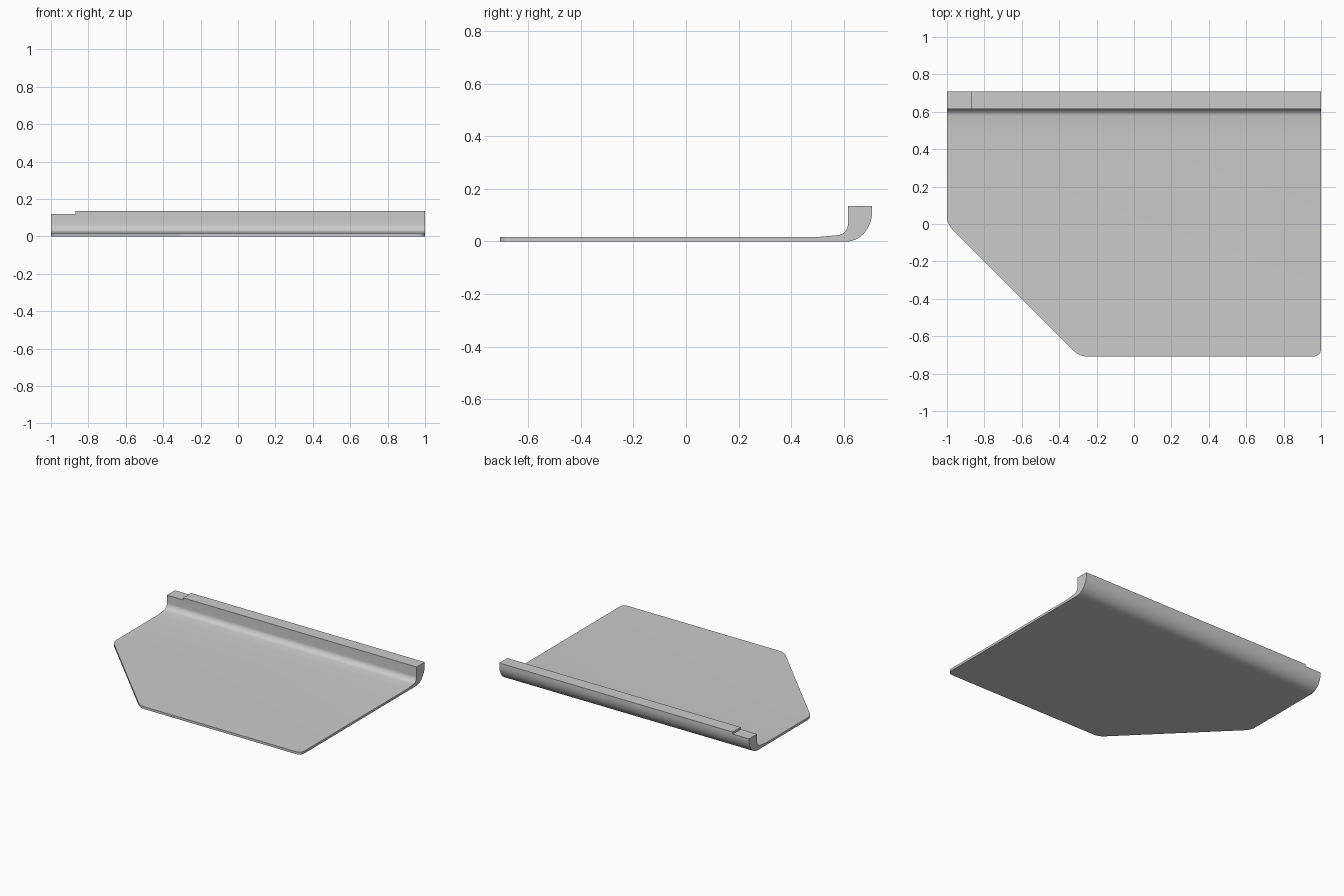
import bpy, bmesh, math
from mathutils import Vector

if "Cube" in bpy.data.objects:
    bpy.data.objects.remove(bpy.data.objects["Cube"])

HY = 0.708          # half depth
PLATE = 0.017       # plate thickness


def arc(cy, cz, ry, rz, a0, a1, n):
    return [(cy + ry * math.cos(math.radians(a0 + (a1 - a0) * i / n)),
             cz + rz * math.sin(math.radians(a0 + (a1 - a0) * i / n))) for i in range(n + 1)]


def fillet(prev, corner, nxt, r, n=10):
    """Points of a rounded corner of radius r."""
    p, c, q = Vector(prev), Vector(corner), Vector(nxt)
    u, v = (p - c).normalized(), (q - c).normalized()
    half = u.angle(v) / 2
    centre = c + (u + v).normalized() * (r / math.sin(half))
    s, e = c + u * (r / math.tan(half)), c + v * (r / math.tan(half))
    pts = []
    for i in range(n + 1):
        # equal-angle steps across the arc
        t = math.radians(90) - half
        k = -t + 2 * t * i / n
        a, b = math.sin(t - k) / math.sin(2 * t), math.sin(t + k) / math.sin(2 * t)
        pts.append(tuple(centre + (s - centre) * a + (e - centre) * b))
    return pts


def prism(name, points, offset):
    """Closed solid from a planar loop pushed along offset."""
    bm = bmesh.new()
    face = bm.faces.new([bm.verts.new(p) for p in points])
    res = bmesh.ops.extrude_face_region(bm, geom=[face])
    moved = [g for g in res["geom"] if isinstance(g, bmesh.types.BMVert)]
    bmesh.ops.translate(bm, verts=moved, vec=offset)
    bmesh.ops.recalc_face_normals(bm, faces=bm.faces)
    mesh = bpy.data.meshes.new(name)
    bm.to_mesh(mesh)
    bm.free()
    obj = bpy.data.objects.new(name, mesh)
    bpy.context.collection.objects.link(obj)
    return obj


def boolean(obj, cutter, operation):
    cutter.hide_render = True
    mod = obj.modifiers.new(cutter.name, 'BOOLEAN')
    mod.object, mod.operation, mod.solver = cutter, operation, 'EXACT'
    bpy.context.view_layer.objects.active = obj
    bpy.ops.object.modifier_apply(modifier=mod.name)
    bpy.data.objects.remove(cutter)


# Side profile (y, z): thin plate sweeping up into a thick rear lip
profile = [(-0.8, 0)]
profile += arc(0.61, 0.115, HY - 0.61, 0.115, -90, 0, 20)
profile += [(HY, 0.135), (0.616, 0.135)]
profile += arc(0.574, 0.066, 0.042, 0.042, 0, -82, 12)
profile += [(0.54, 0.0205), (0.5, PLATE), (-0.8, PLATE)]
panel = prism("lipped_panel", [(-1.1, y, z) for y, z in profile], (2.2, 0, 0))

# Plan outline: clipped front-left corner, rounded front corners
a, b, c = (-1, 0), (-0.292, -HY), (1, -HY)
back_l, back_r = (-1, 0.8), (1, 0.8)
plan = [back_l] + fillet(back_l, a, b, 0.1) + fillet(a, b, c, 0.1) + fillet(b, c, back_r, 0.04) + [back_r]
boolean(panel, prism("outline_cutter", [(x, y, -0.1) for x, y in plan], (0, 0, 0.4)), 'INTERSECT')

# Shallow step at the left end of the lip
step = [(-1.2, 0.5, 0.12), (-0.87, 0.5, 0.12), (-0.87, 0.9, 0.12), (-1.2, 0.9, 0.12)]
boolean(panel, prism("step_cutter", step, (0, 0, 0.2)), 'DIFFERENCE')

# Smooth curves, crisp edges
bpy.ops.object.select_all(action='DESELECT')
panel.select_set(True)
bpy.context.view_layer.objects.active = panel
bpy.ops.object.shade_smooth_by_angle(angle=math.radians(30))
